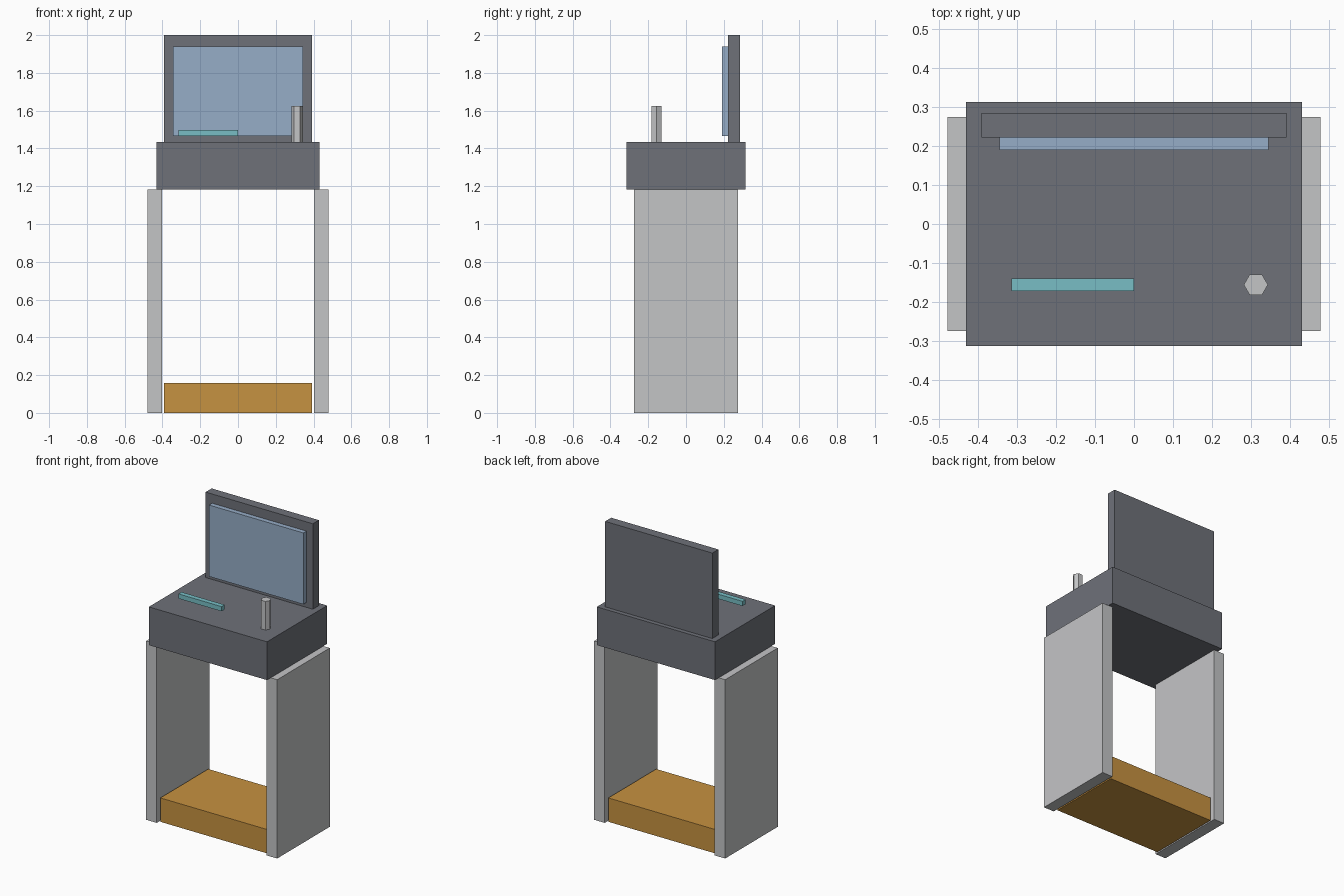
import bpy

old = bpy.data.objects.get("Cube")
if old:
    bpy.data.objects.remove(old, do_unlink=True)


def material(name, r, g, b):
    m = bpy.data.materials.new(name)
    m.use_nodes = True
    m.diffuse_color = (r, g, b, 1)
    bsdf = next(n for n in m.node_tree.nodes if n.type == "BSDF_PRINCIPLED")
    bsdf.inputs["Base Color"].default_value = (r, g, b, 1)
    return m


def box(name, x, y, z, mat):
    """Box spanning the (low, high) pairs x, y and z."""
    spans = (x, y, z)
    bpy.ops.mesh.primitive_cube_add(size=1, location=[(a + b) / 2 for a, b in spans])
    ob = bpy.context.object
    ob.name = name
    ob.scale = [b - a for a, b in spans]
    bpy.ops.object.transform_apply(location=False, rotation=False, scale=True)
    ob.data.materials.append(mat)
    return ob


light_grey = material("light grey", 0.55, 0.555, 0.565)
dark_grey = material("dark grey", 0.156, 0.165, 0.191)
orange = material("orange", 0.565, 0.287, 0.052)
screen_blue = material("screen blue", 0.305, 0.418, 0.571)
teal = material("teal", 0.188, 0.515, 0.558)

DESK_BOTTOM, DESK_TOP = 1.182, 1.435

# Side panels and the block between their feet
for side, x in (("left", (0.402, 0.479)), ("right", (-0.479, -0.402))):
    box(side + "_panel", x, (-0.275, 0.275), (0, DESK_BOTTOM), light_grey)
box("base_block", (-0.393, 0.393), (-0.25, 0.25), (0, 0.158), orange)

# Desk slab
box("desk", (-0.432, 0.432), (-0.314, 0.314), (DESK_BOTTOM, DESK_TOP), dark_grey)

# Upright back board with its raised screen
box("back_board", (-0.392, 0.392), (0.222, 0.285), (DESK_TOP, 2), dark_grey)
box("screen", (-0.345, 0.345), (0.19, 0.222), (1.467, 1.939), screen_blue)

# Control strip hovering just above the desk
box("control_strip", (-0.315, 0), (-0.172, -0.14), (1.467, 1.498), teal)

# Six-sided lever, corners pointing sideways
height = 0.189
bpy.ops.mesh.primitive_cylinder_add(vertices=6, radius=0.031, depth=height,
                                    location=(0.313, -0.156, DESK_TOP + height / 2),
                                    rotation=(0, 0, 0.5236))
lever = bpy.context.object
lever.name = "lever"
lever.data.materials.append(light_grey)
